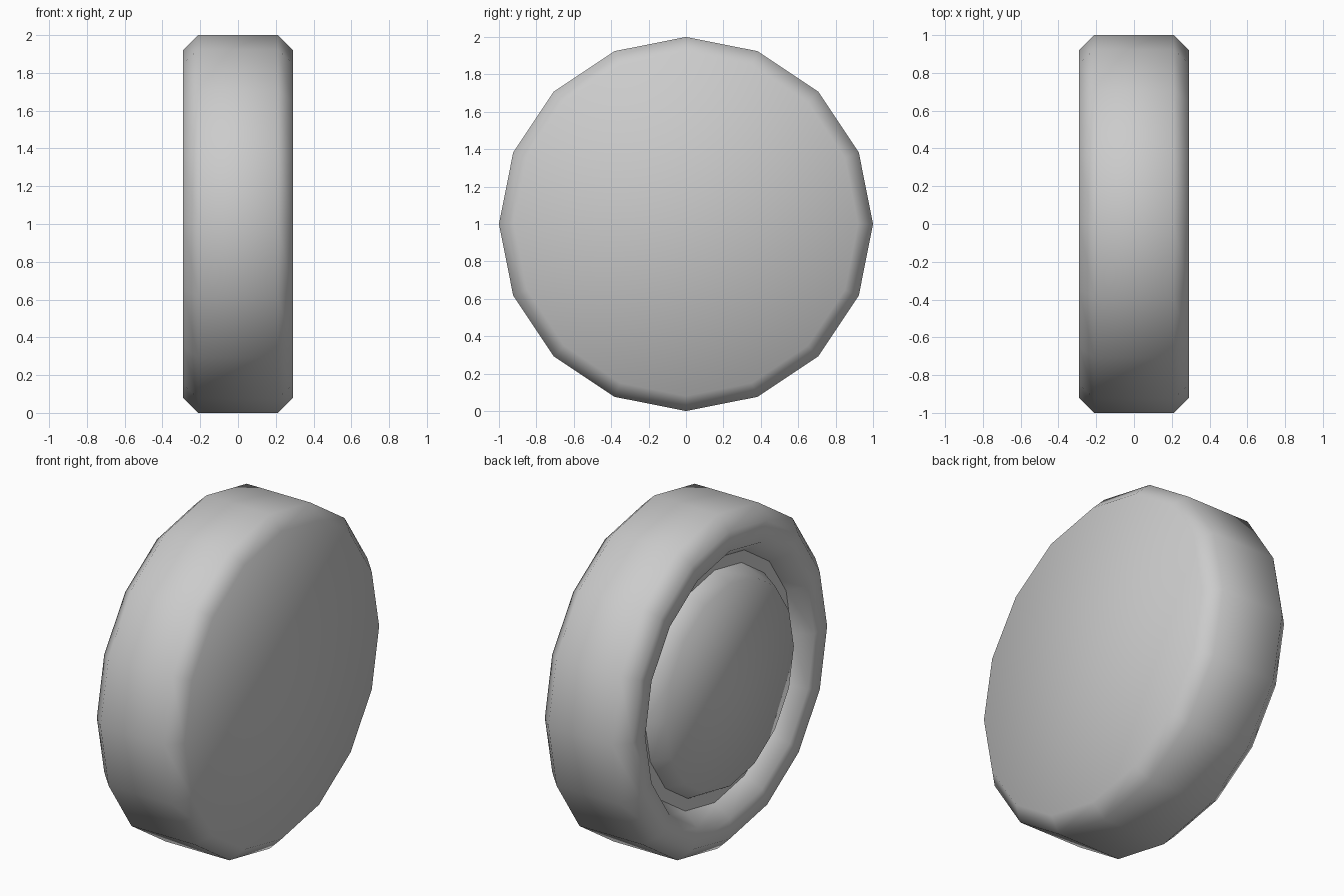
import bpy, bmesh
from math import sin, cos, pi

if "Cube" in bpy.data.objects:
    bpy.data.objects.remove(bpy.data.objects["Cube"])

SIDES = 16


def lathe(name, profile, cap=False):
    """Spin (x, radius) points around the x axis at z = 1; cap fills the first ring."""
    bm = bmesh.new()
    rings = []
    for x, r in profile:
        rings.append([bm.verts.new((x, r * sin(2 * pi * i / SIDES),
                                    1 + r * cos(2 * pi * i / SIDES)))
                      for i in range(SIDES)])
    for a, b in zip(rings, rings[1:]):
        for i in range(SIDES):
            j = (i + 1) % SIDES
            bm.faces.new((a[i], b[i], b[j], a[j]))
    if cap:
        bm.faces.new(rings[0])
    bmesh.ops.recalc_face_normals(bm, faces=bm.faces)
    for f in bm.faces:
        f.smooth = True
    # every part is outward facing; the open -x parts must look towards -x
    bm.normal_update()
    if not cap and sum(f.normal.x for f in bm.faces) > 0:
        bmesh.ops.reverse_faces(bm, faces=bm.faces)
    mesh = bpy.data.meshes.new(name)
    bm.to_mesh(mesh)
    bm.free()
    obj = bpy.data.objects.new(name, mesh)
    bpy.context.collection.objects.link(obj)
    return obj


# tire: closed flat face on +x, chamfered rim, sloped lip into the -x groove
lathe("tire", [(0.29, 0.92), (0.21, 1.0), (-0.21, 1.0), (-0.29, 0.92),
               (-0.29, 0.80), (-0.19, 0.73)], cap=True)

# groove floor between tire and hub
lathe("groove_floor", [(-0.19, 0.73), (-0.19, 0.66)])

# hub cap: tapered disc flush with the tire's face
lathe("hub_cap", [(-0.29, 0.605), (-0.19, 0.66)], cap=True)
